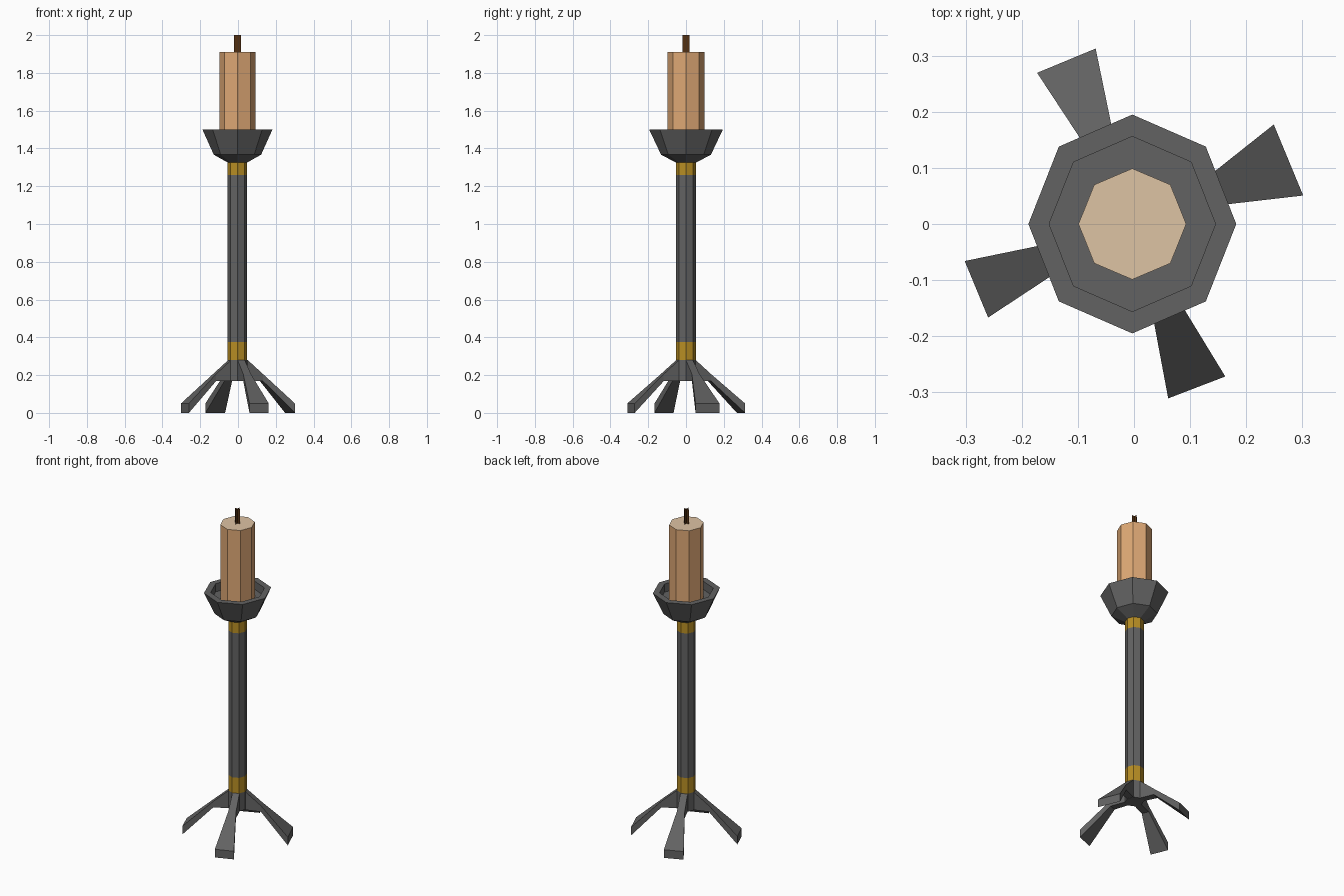
import bpy, bmesh, math

if "Cube" in bpy.data.objects:
    bpy.data.objects.remove(bpy.data.objects["Cube"])

CX = -0.003  # the turned parts sit slightly left of the legs


def material(name, srgb):
    lin = [((c / 255 + 0.055) / 1.055) ** 2.4 for c in srgb]
    m = bpy.data.materials.new(name)
    m.diffuse_color = (*lin, 1)
    m.use_nodes = True
    m.node_tree.nodes["Principled BSDF"].inputs["Base Color"].default_value = m.diffuse_color
    return m


IRON = material("dark iron", (98, 98, 98))
GOLD = material("aged gold", (184, 142, 36))
WAX = material("candle wax", (222, 168, 117))
WAX_TOP = material("pale wax", (222, 195, 164))
WICK = material("wick brown", (82, 48, 18))


def finish(name, bm, mats, rule=None):
    bmesh.ops.recalc_face_normals(bm, faces=bm.faces)
    if rule:
        for f in bm.faces:
            f.material_index = rule(f)
    me = bpy.data.meshes.new(name)
    bm.to_mesh(me)
    bm.free()
    for m in mats:
        me.materials.append(m)
    ob = bpy.data.objects.new(name, me)
    bpy.context.collection.objects.link(ob)
    return ob


def turned(name, profile, mats, rule=None, sx=0.96, n=8):
    """Eight-sided turned part from (radius, z) rings, capped at both ends."""
    bm = bmesh.new()
    rings = []
    for r, z in profile:
        rings.append([bm.verts.new((CX + sx * r * math.cos(math.tau * i / n),
                                    r * math.sin(math.tau * i / n), z)) for i in range(n)])
    for a, b in zip(rings, rings[1:]):
        for i in range(n):
            j = (i + 1) % n
            bm.faces.new((a[i], a[j], b[j], b[i]))
    bm.faces.new(rings[0])
    bm.faces.new(rings[-1])
    return finish(name, bm, mats, rule)


# Stem with a gold band at each end
def band(f):
    z = f.calc_center_median().z
    return 1 if 0.28 < z < 0.375 or 1.26 < z < 1.33 else 0


turned("stem", [(0.053, 0.17), (0.053, 0.28), (0.053, 0.375), (0.053, 1.26), (0.053, 1.33)],
       [IRON, GOLD], band, sx=0.97)

# Cup with a sunken floor
turned("cup", [(0.053, 1.325), (0.132, 1.367), (0.195, 1.5), (0.156, 1.5), (0.156, 1.45)],
       [IRON], sx=0.95)

# Candle with a paler top
turned("candle", [(0.099, 1.445), (0.099, 1.91)], [WAX, WAX_TOP],
       lambda f: 1 if f.calc_center_median().z > 1.9 else 0, sx=0.97)

# Wick: two crossed planes
bm = bmesh.new()
for dx, dy in ((0.018, 0), (0, 0.018)):
    bm.faces.new([bm.verts.new((CX + s * dx, s * dy, z))
                  for s, z in ((-1, 1.905), (1, 1.905), (1, 2.0), (-1, 2.0))])
finish("wick", bm, [WICK])


# Four splayed legs growing from alternate stem faces
def leg(name, angle, reach, foot_width):
    # sections: radius, half width, bottom z, top z
    sections = [(0.047, 0.02, 0.17, 0.28), (0.135, 0.022, 0.168, 0.205),
                (reach, foot_width / 2, 0.0, 0.05)]
    bm = bmesh.new()
    c, s = math.cos(angle), math.sin(angle)
    loops = []
    for r, w, lo, hi in sections:
        loops.append([bm.verts.new((r * c - t * s, r * s + t * c, z))
                      for t, z in ((-w, lo), (w, lo), (w, hi), (-w, hi))])
    for a, b in zip(loops, loops[1:]):
        for i in range(4):
            j = (i + 1) % 4
            bm.faces.new((a[i], a[j], b[j], b[i]))
    bm.faces.new(loops[0])
    bm.faces.new(loops[-1])
    finish(name, bm, [IRON])


for name, deg, reach, width in (("right_leg", 22.5, 0.298, 0.137), ("back_leg", 112.5, 0.315, 0.113),
                                ("left_leg", 202.5, 0.304, 0.109), ("front_leg", 291, 0.312, 0.109)):
    leg(name, math.radians(deg), reach, width)
